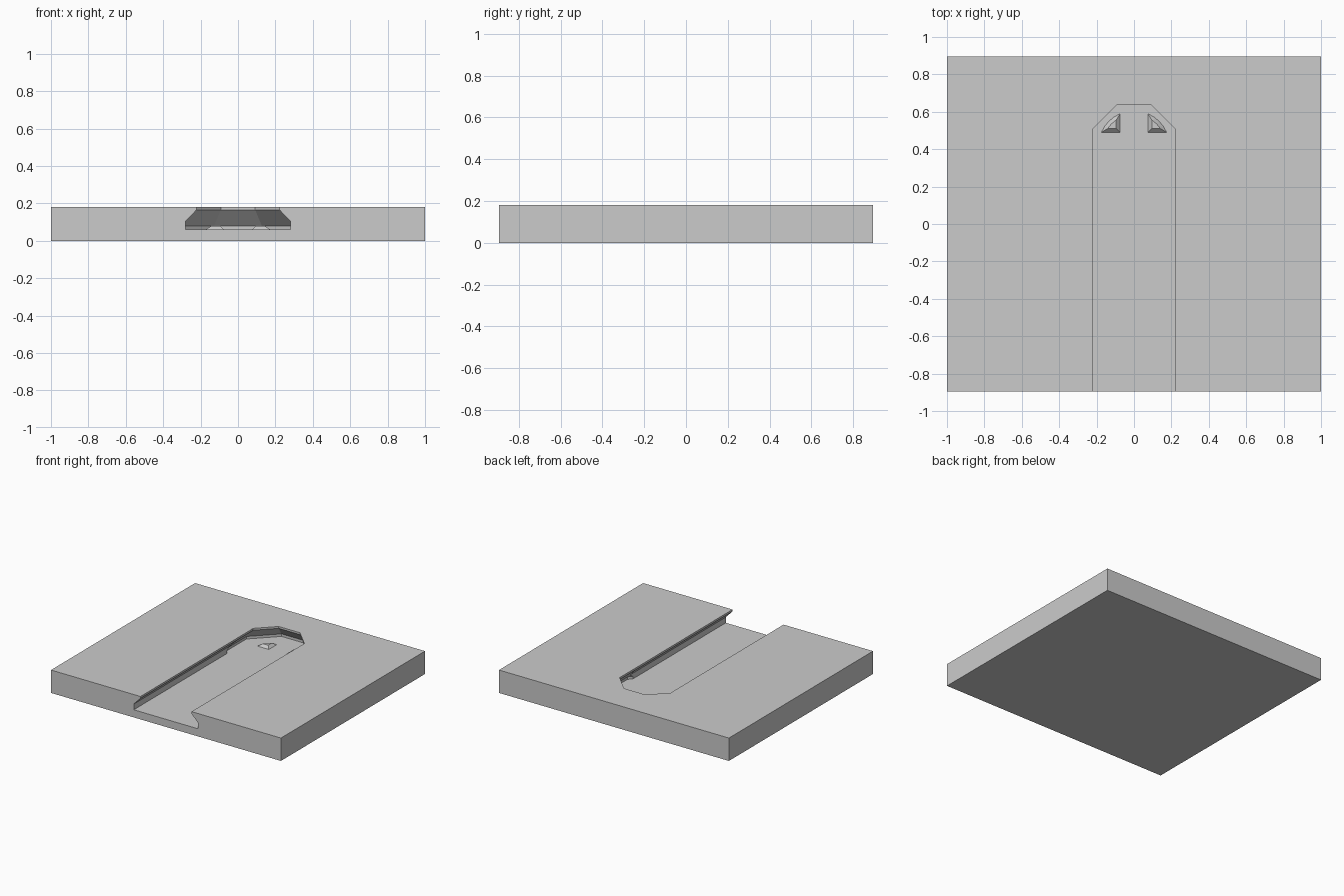
import bpy, bmesh, math

if "Cube" in bpy.data.objects:
    bpy.data.objects.remove(bpy.data.objects["Cube"])

HALF_X, HALF_Y, TOP = 1.0, 0.895, 0.18
FLOOR, NECK = 0.06, 0.165          # slot floor and start of the narrow neck
END_Y = 0.415                      # centre of the closed slot end

grey = bpy.data.materials.new("plain_grey")
grey.use_nodes = True
colour = (0.6, 0.6, 0.6, 1)
grey.diffuse_color = colour
grey.node_tree.nodes["Principled BSDF"].inputs["Base Color"].default_value = colour


def loft(name, rings):
    """Closed solid from a stack of equal-length point rings."""
    bm = bmesh.new()
    rows = [[bm.verts.new(p) for p in ring] for ring in rings]
    n = len(rows[0])
    for a, b in zip(rows, rows[1:]):
        for i in range(n):
            j = (i + 1) % n
            bm.faces.new((a[i], a[j], b[j], b[i]))
    bm.faces.new(rows[0])
    bm.faces.new(rows[-1])
    bmesh.ops.recalc_face_normals(bm, faces=bm.faces)
    mesh = bpy.data.meshes.new(name)
    bm.to_mesh(mesh)
    bm.free()
    mesh.materials.append(grey)
    obj = bpy.data.objects.new(name, mesh)
    bpy.context.collection.objects.link(obj)
    return obj


def rectangle(z):
    return [(x * HALF_X, y * HALF_Y, z) for x, y in ((-1, -1), (1, -1), (1, 1), (-1, 1))]


def octagon(apothem, z):
    r = apothem / math.cos(math.pi / 8)
    angles = [math.pi / 8 + k * math.pi / 4 for k in range(8)]
    return [(r * math.cos(a), END_Y + r * math.sin(a), z) for a in angles]


# Plate
plate = loft("plate", [rectangle(0), rectangle(TOP)])

# Undercut channel, open at the front
half = [(0.28, FLOOR), (0.28, 0.105), (0.222, NECK), (0.222, 0.3)]
profile = half + [(-x, z) for x, z in reversed(half)]
channel = loft("channel_cutter", [[(x, y, z) for x, z in profile] for y in (-1.0, END_Y)])

# Octagonal pocket closing the channel
pocket = loft("pocket_cutter", [octagon(0.307, FLOOR), octagon(0.307, 0.08),
                                octagon(0.2225, NECK), octagon(0.2225, 0.3)])

for cutter in (channel, pocket):
    mod = plate.modifiers.new(cutter.name, "BOOLEAN")
    mod.operation = "DIFFERENCE"
    mod.solver = "EXACT"
    mod.object = cutter
    bpy.context.view_layer.objects.active = plate
    bpy.ops.object.modifier_apply(modifier=mod.name)
    bpy.data.objects.remove(cutter)


def bump_ring(side, corner, radius, z, steps=4):
    """Quarter segment: an inner corner plus an outer arc."""
    start, end = math.asin(corner / radius), math.acos(corner / radius)
    pts = [(corner, corner)]
    for k in range(steps + 1):
        a = start + (end - start) * k / steps
        pts.append((radius * math.cos(a), radius * math.sin(a)))
    return [(side * x, END_Y + y, z) for x, y in pts]


# Raised catches on the pocket floor
for side, label in ((1, "left"), (-1, "right")):
    loft(label + "_catch", [bump_ring(side, 0.075, 0.19, FLOOR - 0.005),
                            bump_ring(side, 0.075, 0.19, FLOOR),
                            bump_ring(side, 0.095, 0.17, 0.08)])
